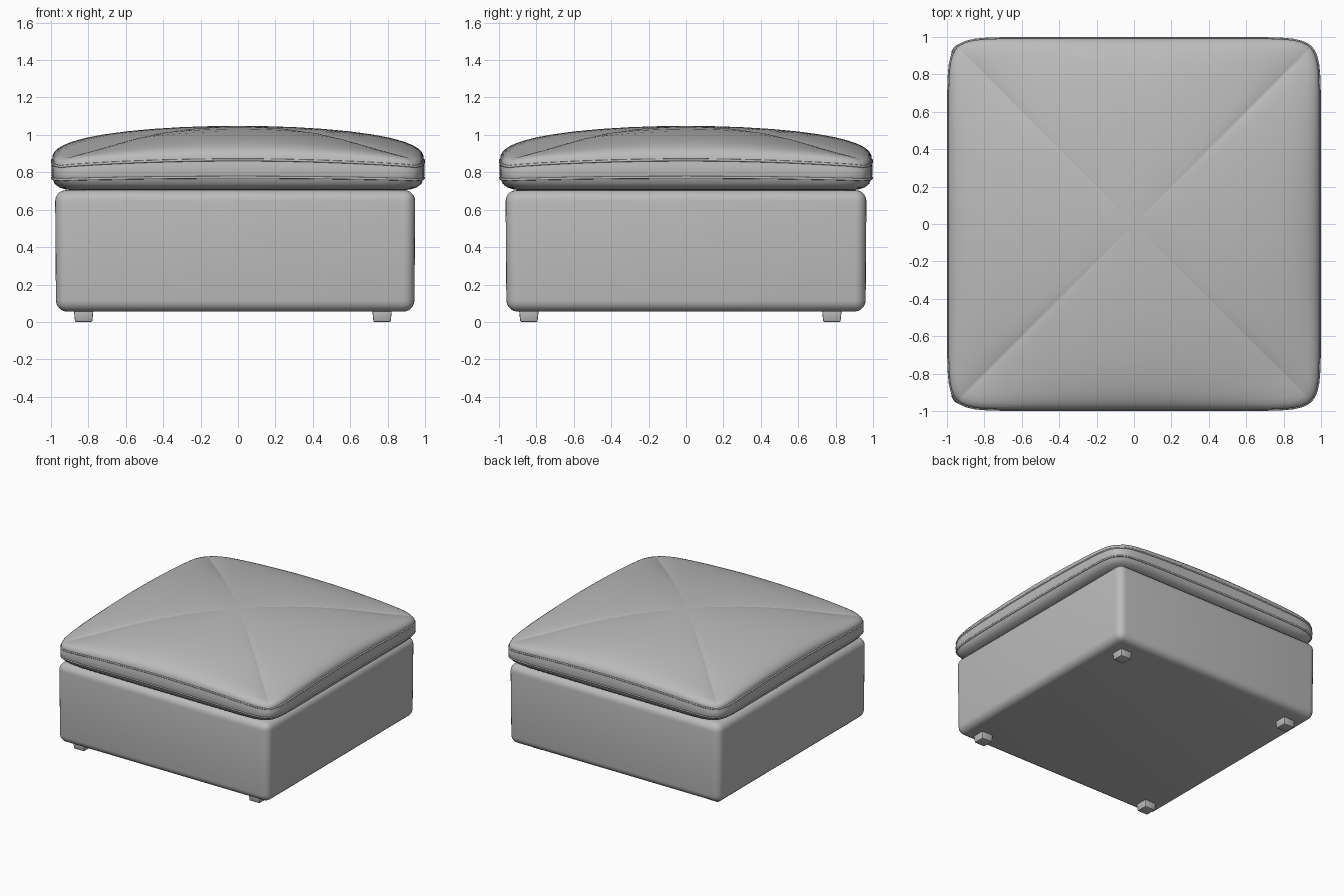
import bpy, bmesh, math
from mathutils import Matrix

cube = bpy.data.objects.get("Cube")
if cube:
    bpy.data.objects.remove(cube, do_unlink=True)

fabric = bpy.data.materials.new("grey_fabric")
fabric.use_nodes = True
GREY = (0.5, 0.5, 0.5, 1)
fabric.diffuse_color = GREY
fabric.node_tree.nodes["Principled BSDF"].inputs["Base Color"].default_value = GREY


def add_object(name, data):
    obj = bpy.data.objects.new(name, data)
    bpy.context.collection.objects.link(obj)
    data.materials.append(fabric)
    return obj


def smooth(obj, degrees):
    bpy.ops.object.select_all(action='DESELECT')
    obj.select_set(True)
    bpy.context.view_layer.objects.active = obj
    bpy.ops.object.shade_smooth_by_angle(angle=math.radians(degrees))


def box(name, center, size, bevel, segments, taper=1.0):
    """Bevelled box whose bottom face is scaled by taper."""
    bm = bmesh.new()
    bmesh.ops.create_cube(bm, size=1)
    for v in bm.verts:
        if v.co.z < 0:
            v.co.x *= taper
            v.co.y *= taper
    bmesh.ops.transform(bm, matrix=Matrix.Translation(center) @ Matrix.Diagonal((*size, 1)),
                        verts=bm.verts)
    bmesh.ops.bevel(bm, geom=bm.edges[:], offset=bevel, segments=segments,
                    profile=0.5, affect='EDGES')
    mesh = bpy.data.meshes.new(name)
    bm.to_mesh(mesh)
    bm.free()
    obj = add_object(name, mesh)
    smooth(obj, 40)
    return obj


# Upholstered base and four small square feet
box("base", (-0.015, 0, 0.38), (1.925, 1.93, 0.65), 0.06, 5, 0.995)
for side, x in (("right", -0.825), ("left", 0.77)):
    for end, y in (("front", -0.84), ("back", 0.78)):
        box(f"{end}_{side}_foot", (x, y, 0.032), (0.105, 0.105, 0.064), 0.006, 2, 0.88)

# Soft square outline: (x, y, corner weight), denser toward the corners
STEPS, POWER = 24, 14
outline = []
for quarter in range(4):
    turn = Matrix.Rotation(quarter * math.pi / 2, 2)
    for i in range(STEPS):
        u = math.sin(math.pi / 2 * (2 * i / STEPS - 1))
        r = (1 + abs(u) ** POWER) ** (-1 / POWER)
        x, y = turn @ Matrix.Identity(2).col[0] * r + turn @ Matrix.Identity(2).col[1] * (u * r)
        outline.append((x, y, u * u))


def ring(scale, z, drop):
    return [(x * scale, y * scale, z - w * drop) for x, y, w in outline]


def dome(s):
    """Ring of the crowned top, sagging toward the corners."""
    z = 0.868 + 0.18 * (1 - s * s) ** 0.4
    return ring(s * 0.994, z, 0.04 * s + 0.25 * s ** 4 * (1 - s * s))


# Cushion lofted from its underside over the band to the crown
lower_seam = ring(0.992, 0.773, 0.013)
upper_seam = ring(0.992, 0.866, 0.036)
rings = [ring(0.88, 0.704, 0), ring(0.92, 0.708, 0), ring(0.955, 0.719, 0),
         ring(0.98, 0.74, 0.004), lower_seam,
         ring(0.997, 0.795, 0.019), ring(0.997, 0.84, 0.03), upper_seam]
rings += [dome(s) for s in (0.997, 0.985, 0.965, 0.94, 0.905, 0.86, 0.8,
                            0.72, 0.6, 0.46, 0.3, 0.15, 0.05)]
bm = bmesh.new()
loops = [[bm.verts.new(co) for co in points] for points in rings]
count = len(outline)
for a, b in zip(loops, loops[1:]):
    for i in range(count):
        j = (i + 1) % count
        bm.faces.new((a[i], a[j], b[j], b[i]))
bm.faces.new(loops[0][::-1])
bm.faces.new(loops[-1])
mesh = bpy.data.meshes.new("cushion")
bm.to_mesh(mesh)
bm.free()
smooth(add_object("cushion", mesh), 50)

# Thin piping along both seams
for name, points in (("lower_piping", lower_seam), ("upper_piping", upper_seam)):
    curve = bpy.data.curves.new(name, 'CURVE')
    curve.dimensions = '3D'
    curve.bevel_depth = 0.007
    curve.bevel_resolution = 2
    spline = curve.splines.new('POLY')
    spline.points.add(count - 1)
    for p, co in zip(spline.points, points):
        p.co = (*co, 1)
    spline.use_cyclic_u = True
    add_object(name, curve)
